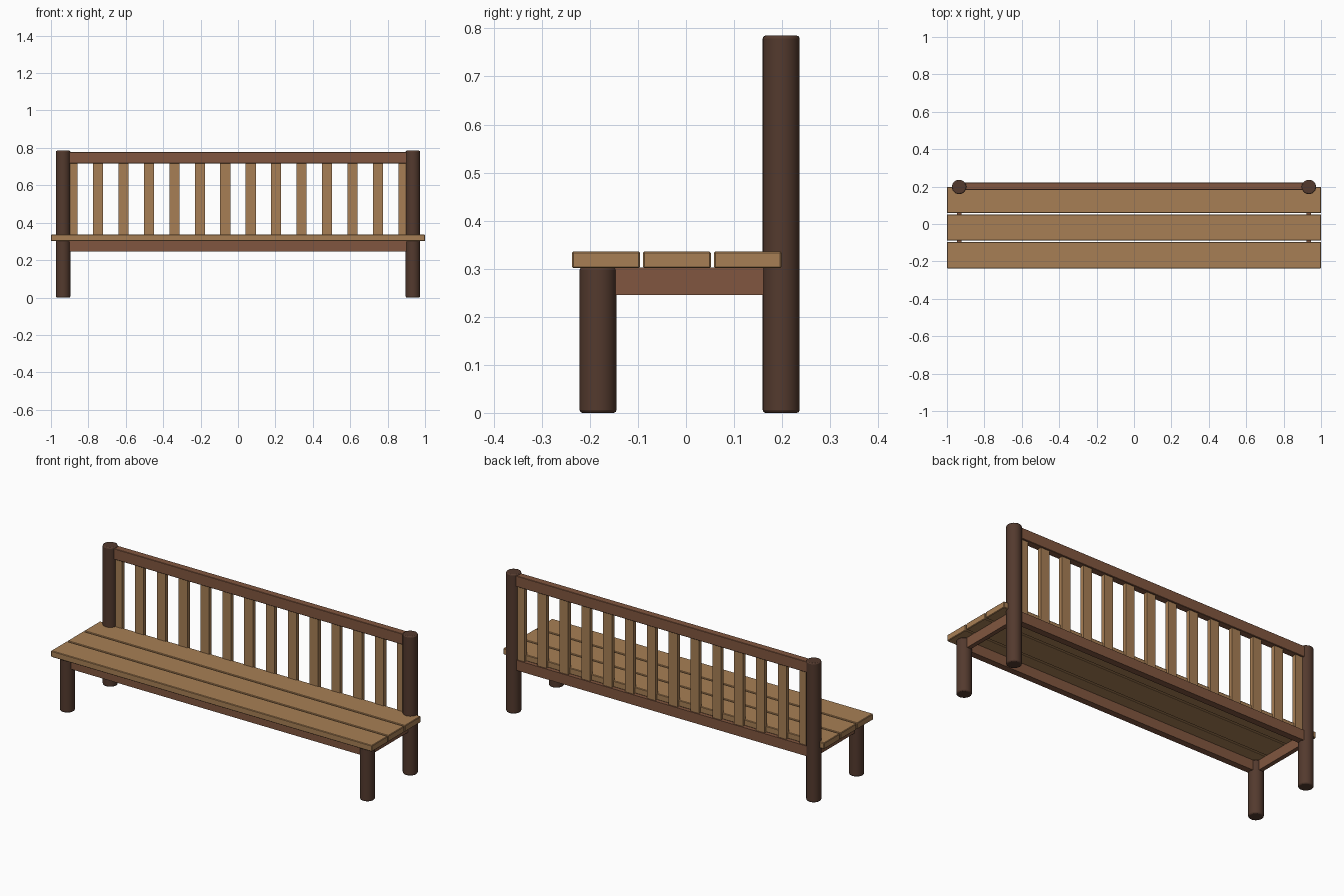
import bpy

if "Cube" in bpy.data.objects:
    bpy.data.objects.remove(bpy.data.objects["Cube"])


def material(name, rgb):
    m = bpy.data.materials.new(name)
    m.diffuse_color = (*rgb, 1)
    m.use_nodes = True
    m.node_tree.nodes["Principled BSDF"].inputs["Base Color"].default_value = m.diffuse_color
    return m


DARK = material("dark_brown_wood", (0.087, 0.042, 0.027))
RED = material("reddish_brown_wood", (0.22, 0.094, 0.05))
TAN = material("tan_wood", (0.39, 0.212, 0.09))


def bevel(ob, width, segments):
    mod = ob.modifiers.new("bevel", "BEVEL")
    mod.width = width
    mod.segments = segments
    mod.limit_method = "ANGLE"


def box(name, x, y, z, mat, edge=0.0):
    """Box from (min, max) ranges on each axis."""
    rng = (x, y, z)
    bpy.ops.mesh.primitive_cube_add(size=1, location=[(a + b) / 2 for a, b in rng])
    ob = bpy.context.object
    ob.name = name
    ob.scale = [b - a for a, b in rng]
    bpy.ops.object.transform_apply(location=False, rotation=False, scale=True)
    ob.data.materials.append(mat)
    if edge:
        bevel(ob, edge, 1)
    return ob


def post(name, x, y, height):
    """Round upright with softened rims."""
    bpy.ops.mesh.primitive_cylinder_add(vertices=32, radius=0.0385, depth=height,
                                        location=(x, y, height / 2))
    ob = bpy.context.object
    ob.name = name
    ob.data.materials.append(DARK)
    bpy.ops.object.shade_smooth_by_angle()
    bevel(ob, 0.006, 2)


LEG_X, FRONT_Y, BACK_Y = 0.935, -0.183, 0.198

# Legs and side rails
for side, s in (("left", -1), ("right", 1)):
    x = s * LEG_X
    post(f"front_leg_{side}", x, FRONT_Y, 0.303)
    post(f"back_post_{side}", x, BACK_Y, 0.785)
    box(f"side_rail_{side}", (x - 0.012, x + 0.012), (FRONT_Y, BACK_Y), (0.245, 0.302), RED)

# Long rails under the seat and the top rail
box("front_rail", (-LEG_X, LEG_X), (FRONT_Y - 0.018, FRONT_Y + 0.018), (0.245, 0.302), RED)
box("back_rail", (-LEG_X, LEG_X), (BACK_Y - 0.015, BACK_Y + 0.022), (0.245, 0.302), RED)
box("top_rail", (-LEG_X, LEG_X), (0.182, 0.222), (0.717, 0.778), RED, 0.002)

# Seat planks
for i in range(3):
    y = -0.237 + i * 0.1475
    box(f"seat_plank_{i + 1}", (-1, 1), (y, y + 0.141), (0.301, 0.336), TAN, 0.003)

# Backrest slats
for i in range(14):
    x = (i - 6.5) * 0.136
    box(f"back_slat_{i + 1}", (x - 0.027, x + 0.027), (0.190, 0.213), (0.30, 0.72), TAN)
